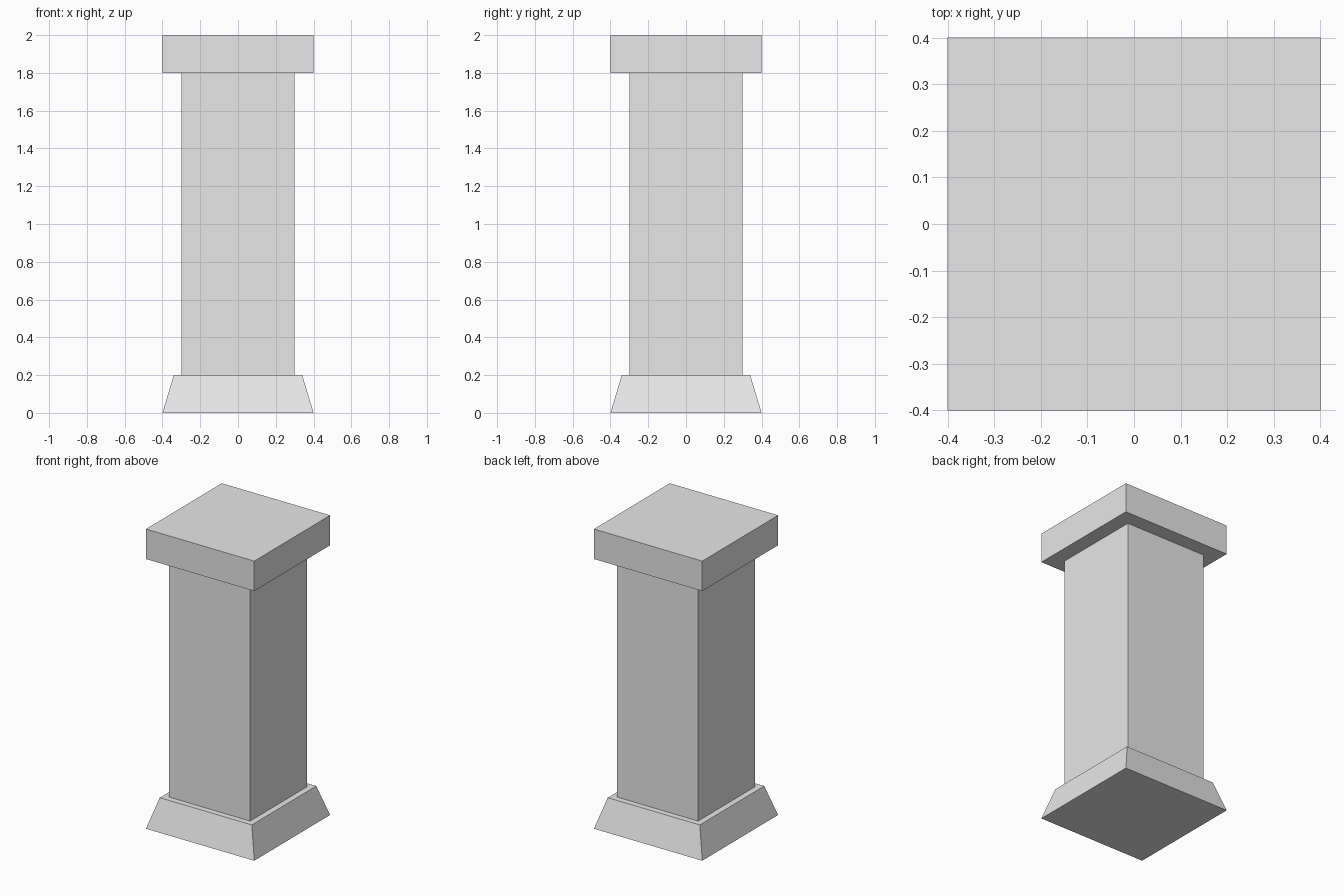
import bpy
import bmesh
from mathutils import Matrix

cube = bpy.data.objects.get("Cube")
if cube:
    bpy.data.objects.remove(cube, do_unlink=True)

# Plain stone grey
stone = bpy.data.materials.new("stone_grey")
stone.use_nodes = True
GREY = (0.8, 0.8, 0.8, 1)
stone.diffuse_color = GREY
stone.node_tree.nodes["Principled BSDF"].inputs["Base Color"].default_value = GREY


def block(name, bottom, top, width, top_width=None):
    """Square block between two heights, optionally tapered to top_width."""
    bm = bmesh.new()
    bmesh.ops.create_cube(bm, size=1)
    taper = (top_width or width) / width
    for v in bm.verts:
        if v.co.z > 0:
            v.co.x *= taper
            v.co.y *= taper
    size = Matrix.Diagonal((width, width, top - bottom, 1))
    place = Matrix.Translation((0, 0, (bottom + top) / 2))
    bm.transform(place @ size)
    mesh = bpy.data.meshes.new(name)
    bm.to_mesh(mesh)
    bm.free()
    mesh.materials.append(stone)
    obj = bpy.data.objects.new(name, mesh)
    bpy.context.collection.objects.link(obj)
    return obj


# Tapered foot, square shaft and flat cap
block("pillar_base", 0, 0.2, 0.8, top_width=0.68)
block("pillar_shaft", 0.2, 1.8, 0.6)
block("pillar_cap", 1.8, 2, 0.8)
